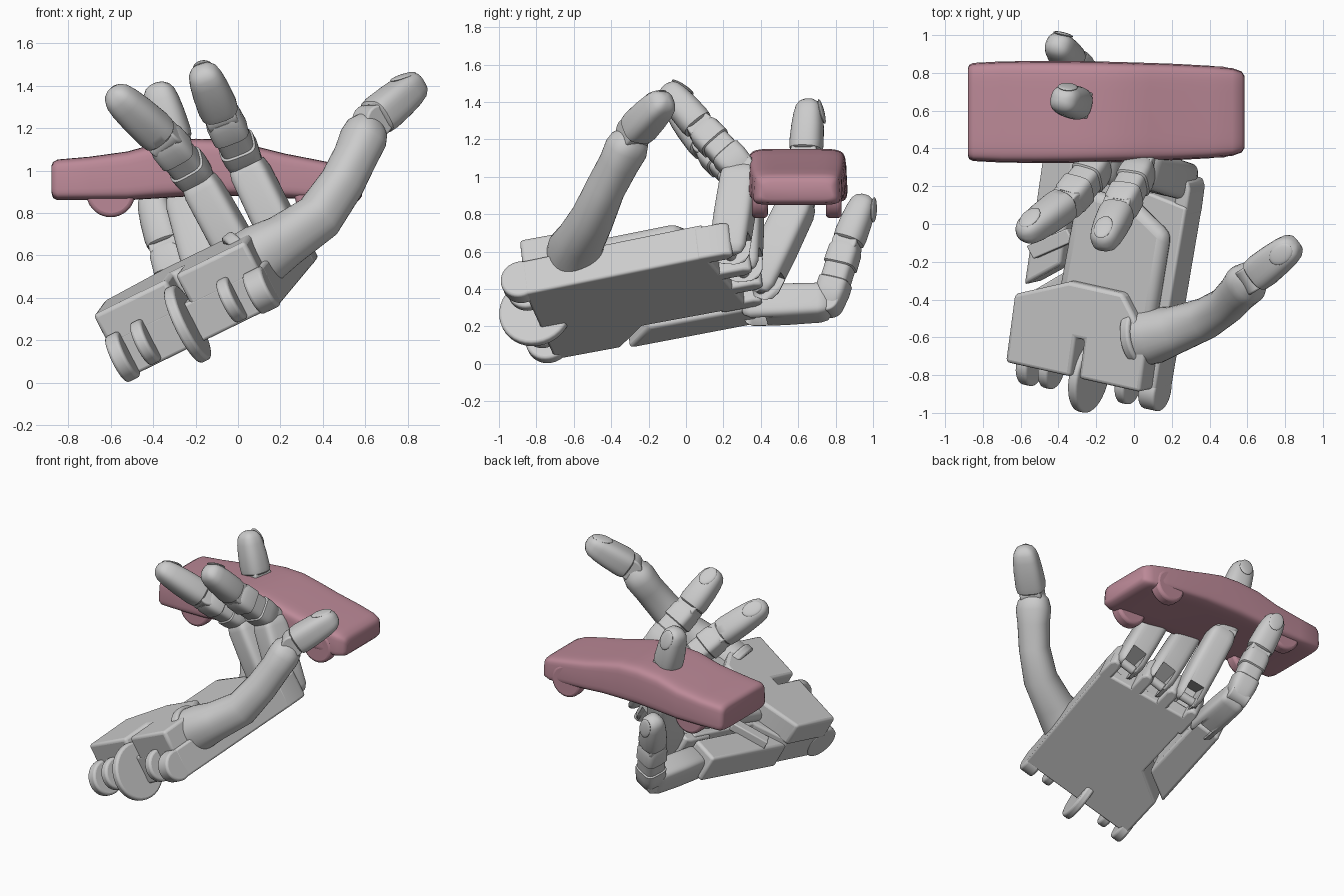
import bpy, bmesh, math
from mathutils import Vector, Matrix

if "Cube" in bpy.data.objects:
    bpy.data.objects.remove(bpy.data.objects["Cube"])

# Palm frame: U across the palm, V towards the fingers, W out of the palm
O = Vector((-0.52, -0.70, 0.02))
U = Vector((0.88, -0.196, 0.43)).normalized()
V = Vector((0.15, 0.97, 0.19))
V = (V - U * V.dot(U)).normalized()
W = U.cross(V)


def P(u, v, w):
    return O + U * u + V * v + W * w


def finish(name, bm, angle=40, bevel=0):
    bmesh.ops.recalc_face_normals(bm, faces=bm.faces)
    me = bpy.data.meshes.new(name)
    bm.to_mesh(me)
    bm.free()
    ob = bpy.data.objects.new(name, me)
    bpy.context.collection.objects.link(ob)
    bpy.ops.object.select_all(action='DESELECT')
    ob.select_set(True)
    bpy.context.view_layer.objects.active = ob
    bpy.ops.object.shade_smooth_by_angle(angle=math.radians(angle))
    if bevel:
        m = ob.modifiers.new("bevel", 'BEVEL')
        m.width, m.segments = bevel, 3
    return ob


def loft(name, rings, side, p=2.0, n=32, taper=0, angle=40, axis=None):
    """rings: (centre, half width, half depth); rounded-square sections"""
    bm = bmesh.new()
    cs = [Vector(r[0]) for r in rings]
    loops = []
    for i, (c, a, b) in enumerate(rings):
        d = axis or (cs[min(i + 1, len(cs) - 1)] - cs[max(i - 1, 0)]).normalized()
        s = (side - d * side.dot(d)).normalized()
        nrm = d.cross(s)
        loop = []
        for k in range(n):
            t = math.tau * (k + 0.5) / n
            x, y = math.cos(t), math.sin(t)
            x = math.copysign(abs(x) ** (2 / p), x)
            y = math.copysign(abs(y) ** (2 / p), y)
            x *= 1 - taper * max(0, y)
            loop.append(bm.verts.new(cs[i] + s * a * x + nrm * b * y))
        loops.append(loop)
    for A, B in zip(loops, loops[1:]):
        for k in range(n):
            bm.faces.new((A[k], A[(k + 1) % n], B[(k + 1) % n], B[k]))
    bm.faces.new(loops[0])
    bm.faces.new(loops[-1])
    return finish(name, bm, angle)


def plate(name, pts, w0, w1, bevel=0.015):
    bm = bmesh.new()
    lo = [bm.verts.new(P(u, v, w0)) for u, v in pts]
    hi = [bm.verts.new(P(u, v, w1)) for u, v in pts]
    bm.faces.new(lo)
    bm.faces.new(hi)
    for i in range(len(pts)):
        j = (i + 1) % len(pts)
        bm.faces.new((lo[i], lo[j], hi[j], hi[i]))
    return finish(name, bm, 30, bevel)


def disc(name, c, axis, r, width, bevel=0.01):
    bm = bmesh.new()
    m = Matrix.Translation(c) @ Vector(axis).to_track_quat('Z', 'Y').to_matrix().to_4x4()
    bmesh.ops.create_cone(bm, cap_ends=True, segments=36, radius1=r, radius2=r, depth=width, matrix=m)
    return finish(name, bm, 40, bevel)


def frame(d, side):
    s = (side - d * side.dot(d)).normalized()
    return s, d.cross(s)


def segment(name, a, b, wid, dep, prof, side, p):
    return loft(name, [(a.lerp(b, t), wid * k, dep * k) for t, k in prof], side, p)


def nail(name, a, b, dep, side):
    d = (b - a).normalized()
    s, n = frame(d, side)
    d2 = (d - n * 0.3).normalized()
    n2 = d2.cross(s)
    m = Matrix((s, d2, n2)).transposed().to_4x4()
    m.translation = a.lerp(b, 0.78) + n * dep
    bm = bmesh.new()
    bmesh.ops.create_uvsphere(bm, u_segments=24, v_segments=12, radius=1,
                              matrix=m @ Matrix.Diagonal((0.05, 0.07, 0.012, 1)))
    finish(name, bm)


TIP = [(.06, .85), (.09, .98), (.2, 1.02), (.5, .97), (.72, .89), (.86, .78), (.94, .6), (.985, .34), (1, .12)]
LONG = [(-.1, .55), (-.05, .85), (.03, 1), (.45, 1.02), (.88, .98), (.97, .88), (1.02, .65)]
MID = [(-.12, .6), (0, .88), (.2, .97), (.36, .97), (.38, .87), (.62, .87), (.64, .97), (.9, .95), (1, .8)]


def finger(name, k, j1, j2, t, size=1.0):
    k, j1, j2, t = map(Vector, (k, j1, j2, t))
    a = 0.092 * size
    base = segment(name + "_base", k, j1, a, a * 1.1, LONG, U, 4.5)
    # slot that turns the knuckle end into a fork
    d = (j1 - k).normalized()
    s, n = frame(d, U)
    m = Matrix((s, d, n)).transposed().to_4x4()
    m.translation = k + d * 0.01 + n * 0.05
    bm = bmesh.new()
    bmesh.ops.create_cube(bm, size=1, matrix=m @ Matrix.Diagonal((0.10, 0.17, 0.26, 1)))
    cut = finish("cutter", bm)
    cut.hide_render = True
    mod = base.modifiers.new("fork", 'BOOLEAN')
    mod.object, mod.operation, mod.solver = cut, 'DIFFERENCE', 'EXACT'
    bpy.context.view_layer.objects.active = base
    bpy.ops.object.modifier_apply(modifier=mod.name)
    bpy.data.objects.remove(cut)
    disc(name + "_knuckle_pin", k, s, 0.03, 0.17, 0.004)
    segment(name + "_middle", j1, j2, a, a, MID, U, 4)
    segment(name + "_tip", j2, t, a, a * .95, TIP, U, 2.6)
    nail(name + "_nail", j2, t, a * .78, U)
    for i, (q, e) in enumerate(((j1, j2), (j2, t))):
        s, _ = frame((e - q).normalized(), U)
        disc(f"{name}_joint_{i + 1}", q, s, a * .78, a * 1.6)


# Fingers
finger("index_finger", (.25, .23, .60), (.035, .295, 1.04), (-.08, .08, 1.26), (-.175, -.115, 1.485))
finger("middle_finger", (.06, .30, .51), (-.19, .315, .96), (-.35, .12, 1.15), (-.60, -.065, 1.375))
finger("ring_finger", (-.12, .39, .42), (-.25, .61, .88), (-.30, .64, 1.12), (-.385, .66, 1.415))
finger("little_finger", (-.31, .34, .31), (-.25, .765, .33), (-.335, .86, .635), (-.415, .965, .90), .95)

# Thumb
side = Vector((0.5, -0.8, 0))
loft("thumb_base", [((.03, -.60, .54), .15, .16), ((.12, -.59, .61), .145, .145), ((.22, -.56, .67), .125, .125),
                    ((.38, -.50, .78), .11, .115), ((.49, -.43, .94), .10, .105), ((.555, -.36, 1.07), .105, .10),
                    ((.59, -.32, 1.15), .115, .105), ((.61, -.30, 1.20), .10, .095),
                    ((.63, -.29, 1.24), .06, .06)], side, 2.3)
ta, tb = Vector((.635, -.28, 1.235)), Vector((.86, -.10, 1.425))
segment("thumb_tip", ta, tb, .094, .09, TIP, side, 3)
nail("thumb_nail", ta, tb, .07, Vector((-0.5, 0.8, 0)))
disc("thumb_joint", ta, side, .075, .14)
disc("thumb_collar", (.05, -.59, .56), (.8, .1, .62), .175, .06, .015)

# Palm and back of the hand
plate("back_of_hand", [(0, 0), (.82, 0), (.86, 1.0), (.2, 1.1), (.2, .52), (0, .36)], 0, .2)
plate("wrist_block", [(-.01, 0), (.38, 0), (.38, .21), (.43, .21), (.43, 0), (.8, 0), (.8, .28), (.62, .5),
                      (.3, .5), (-.01, .37)], .17, .34, .02)
plate("palm_pad", [(.2, .3), (.78, .25), (.8, .85), (.6, .97), (.24, 1.0)], .17, .28, .05)
plate("little_finger_mount", [(-.03, .40), (.17, .55), (.17, 1.12), (-.02, 1.12)], 0, .2, .02)
plate("little_finger_link", [(-.02, .62), (.03, .56), (.25, .70), (.20, .76)], .19, .25, .008)

# Knuckle tongues between the fingers
for i, (u, v) in enumerate(((.82, 1.14), (.60, 1.2), (.41, 1.22), (.22, 1.18))):
    plate(f"knuckle_tongue_{i + 1}", [(u - .04, .95), (u + .04, .95), (u + .04, v - .04), (u + .02, v),
                                      (u - .02, v), (u - .04, v - .04)], 0, .19)

# Wrist hinge discs
for i, (u, v, w, r, t) in enumerate(((.03, -.02, .105, .12, .07), (.16, -.02, .12, .11, .06),
                                     (.38, -.02, .11, .195, .055), (.62, -.01, .12, .11, .06),
                                     (.77, -.02, .10, .105, .10))):
    disc(f"wrist_hinge_{i + 1}", P(u, v, w), U, r, t, .015)

# Toy car
paint = bpy.data.materials.new("pink")
paint.diffuse_color = (0.50, 0.25, 0.31, 1)
paint.use_nodes = True
paint.node_tree.nodes["Principled BSDF"].inputs["Base Color"].default_value = paint.diffuse_color
rows = [(-.88, .90, 1.02, .23), (-.872, .87, 1.04, .25), (-.85, .86, 1.052, .26), (-.7, .86, 1.065, .268),
        (-.52, .86, 1.09, .27), (-.36, .87, 1.135, .27), (-.2, .88, 1.15, .268), (-.05, .88, 1.145, .264),
        (.08, .88, 1.115, .26), (.22, .87, 1.08, .255), (.4, .86, 1.045, .245), (.52, .85, 1.02, .232),
        (.57, .86, 1.0, .215), (.585, .88, .97, .19)]
car = [loft("car_body", [((x, .593, (lo + hi) / 2), h, (hi - lo) / 2) for x, lo, hi, h in rows],
            Vector((0, 1, 0)), 7, 48, .05, 50, Vector((1, 0, 0)))]
for x in (-.6, .38):
    for y in (.395, .79):
        car.append(disc("car_wheel", (x, y, .895), (0, 1, 0), .115, .085, .02))
for ob in car:
    ob.data.materials.append(paint)
